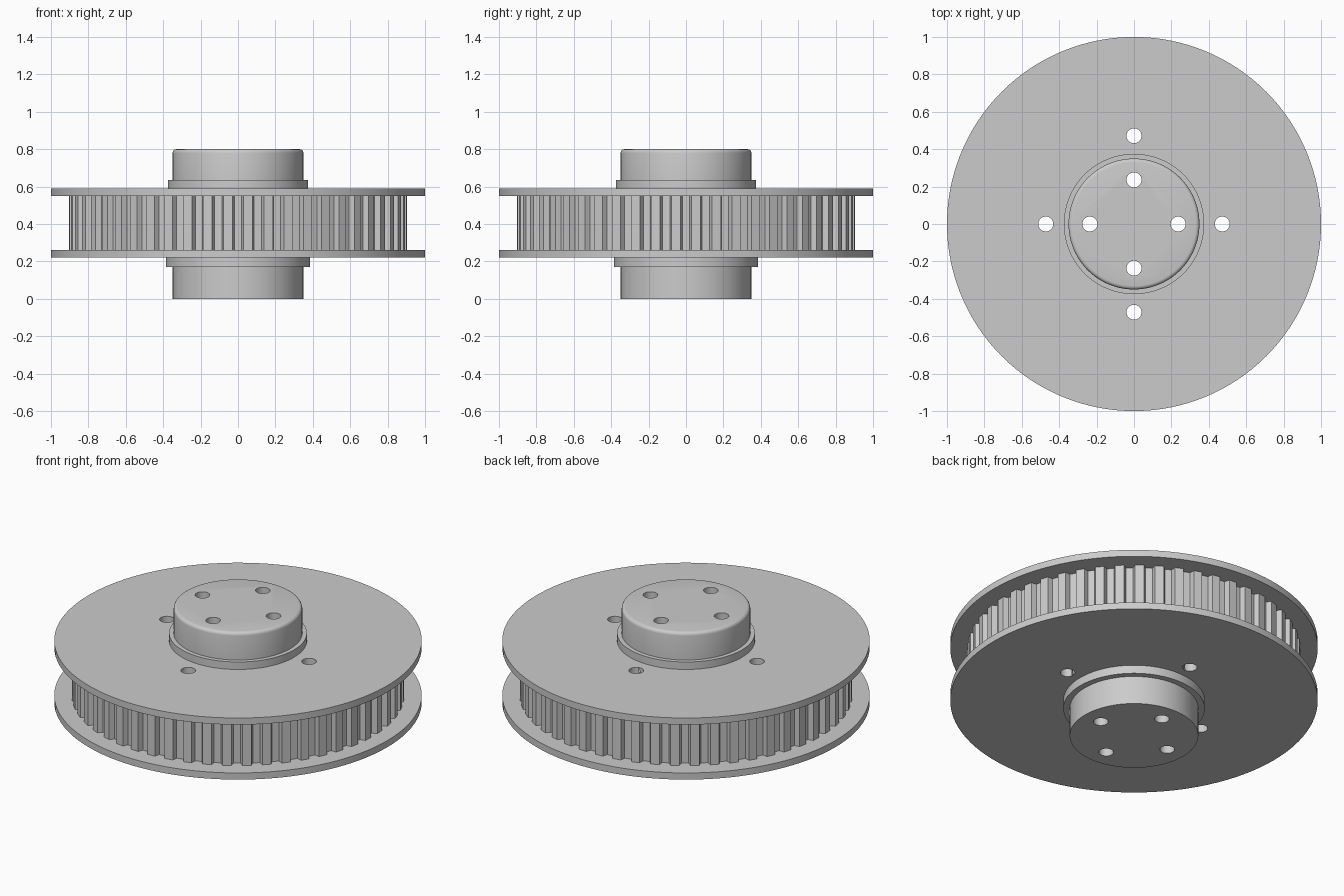
import bpy, bmesh
from math import sin, cos, pi, radians

cube = bpy.data.objects.get("Cube")
if cube:
    bpy.data.objects.remove(cube, do_unlink=True)

SEGMENTS = 128
TEETH = 52
HUB_R = 0.35
HOLE_R = 0.04

grey = bpy.data.materials.new("grey_metal")
grey.use_nodes = True
grey.diffuse_color = (0.6, 0.6, 0.6, 1)
grey.node_tree.nodes["Principled BSDF"].inputs["Base Color"].default_value = (0.6, 0.6, 0.6, 1)


def circle(r, n=SEGMENTS):
    return [(r * cos(2 * pi * i / n), r * sin(2 * pi * i / n)) for i in range(n)]


def loft(name, rings, closed=False):
    """Skin a list of (outline, z) rings; cap the ends or close the loop."""
    bm = bmesh.new()
    loops = [[bm.verts.new((x, y, z)) for x, y in outline] for outline, z in rings]
    pairs = list(zip(loops, loops[1:]))
    if closed:
        pairs.append((loops[-1], loops[0]))
    else:
        bm.faces.new(loops[0])
        bm.faces.new(loops[-1])
    for a, b in pairs:
        for i in range(len(a)):
            j = (i + 1) % len(a)
            bm.faces.new((a[i], a[j], b[j], b[i]))
    bmesh.ops.recalc_face_normals(bm, faces=bm.faces)
    mesh = bpy.data.meshes.new(name)
    bm.to_mesh(mesh)
    bm.free()
    mesh.materials.append(grey)
    obj = bpy.data.objects.new(name, mesh)
    bpy.context.collection.objects.link(obj)
    return obj


def drill(obj, distance):
    """Cut four through holes on a bolt circle, then shade the part."""
    bpy.ops.object.select_all(action='DESELECT')
    obj.select_set(True)
    bpy.context.view_layer.objects.active = obj
    for k in range(4):
        cx, cy = distance * cos(k * pi / 2), distance * sin(k * pi / 2)
        outline = [(x + cx, y + cy) for x, y in circle(HOLE_R, 32)]
        cutter = loft("hole_cutter", [(outline, -0.2), (outline, 1.0)])
        cutter.hide_render = True
        mod = obj.modifiers.new("hole", 'BOOLEAN')
        mod.operation = 'DIFFERENCE'
        mod.solver = 'EXACT'
        mod.object = cutter
        bpy.ops.object.modifier_apply(modifier=mod.name)
        bpy.data.objects.remove(cutter, do_unlink=True)
    bpy.ops.object.shade_smooth_by_angle(angle=radians(30))


# Hub with a collar on each side and a rounded top rim
profile = [(HUB_R, 0), (HUB_R, 0.17), (0.385, 0.17), (0.385, 0.22),
           (HUB_R, 0.22), (HUB_R, 0.59), (0.375, 0.59), (0.375, 0.635), (HUB_R, 0.635)]
rim = 0.02
for i in range(5):
    a = i * pi / 8
    profile.append((HUB_R - rim + rim * cos(a), 0.8 - rim + rim * sin(a)))
hub = loft("hub", [(circle(r), z) for r, z in profile])
drill(hub, 0.236)

# Flanges
for name, low, high in (("lower_flange", 0.22, 0.26), ("upper_flange", 0.55, 0.59)):
    flange = loft(name, [(circle(HUB_R), low), (circle(1), low),
                         (circle(1), high), (circle(HUB_R), high)], closed=True)
    drill(flange, 0.472)

# Toothed belt ring, with a groove centred on each axis
outer, inner = [], []
pitch = 2 * pi / TEETH
for t in range(TEETH):
    for offset, r in ((-0.28, 0.905), (-0.18, 0.875), (0.18, 0.875), (0.28, 0.905)):
        a = (t + offset) * pitch
        outer.append((r * cos(a), r * sin(a)))
        inner.append((HUB_R * cos(a), HUB_R * sin(a)))
ring = loft("toothed_ring", [(inner, 0.26), (outer, 0.26), (outer, 0.55), (inner, 0.55)], closed=True)
drill(ring, 0.472)
